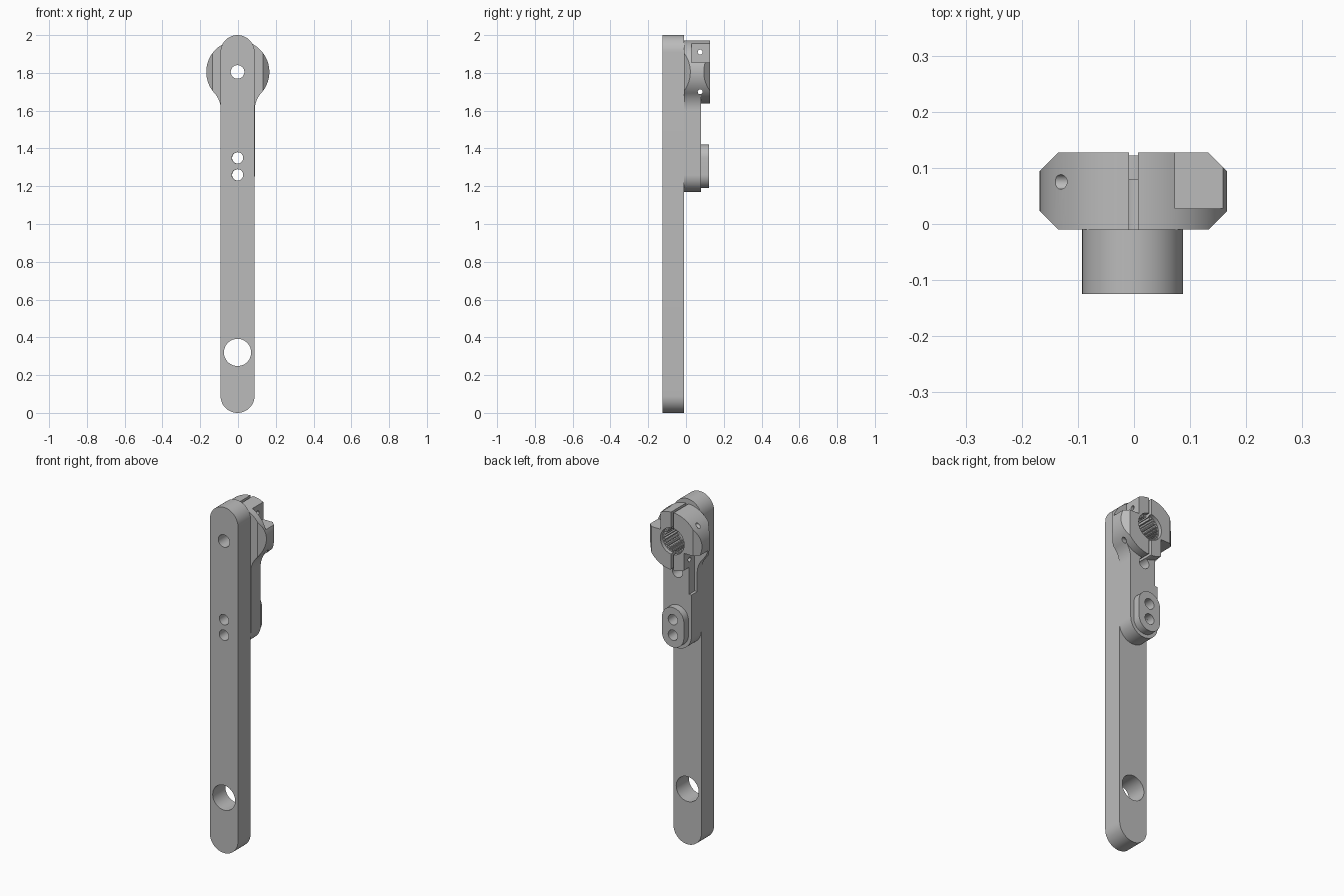
import bpy, bmesh
from math import cos, sin, pi, radians, hypot, atan2

if "Cube" in bpy.data.objects:
    bpy.data.objects.remove(bpy.data.objects["Cube"], do_unlink=True)

metal = bpy.data.materials.new("grey_metal")
metal.use_nodes = True
GREY = (0.5, 0.5, 0.5, 1)
metal.diffuse_color = GREY
metal.node_tree.nodes["Principled BSDF"].inputs["Base Color"].default_value = GREY

HEAD_Z, HEAD_R, HALF_W = 1.805, 0.167, 0.09
PIN_LOW, PIN_HIGH = 1.26, 1.35
BACK, JOINT, ARM_BACK, HEAD_BACK = -0.125, -0.01, 0.08, 0.127
FAR = 0.4


def arc(x, z, r, a0, a1, n=24):
    """Points of an arc in the xz plane, angles in degrees."""
    return [(x + r * cos(radians(a0 + (a1 - a0) * i / n)),
             z + r * sin(radians(a0 + (a1 - a0) * i / n))) for i in range(n + 1)]


def circle(z, r, n=48):
    return arc(0, z, r, 0, 360, n)[:-1]


def stadium(z0, z1, r):
    return arc(0, z0, r, 180, 360) + arc(0, z1, r, 0, 180)


def prism(name, outline, y0, y1):
    """Extrude an xz outline along y."""
    bm = bmesh.new()
    face = bm.faces.new([bm.verts.new((x, y0, z)) for x, z in outline])
    moved = bmesh.ops.extrude_face_region(bm, geom=[face])["geom"]
    bmesh.ops.translate(bm, vec=(0, y1 - y0, 0),
                        verts=[v for v in moved if isinstance(v, bmesh.types.BMVert)])
    bmesh.ops.recalc_face_normals(bm, faces=bm.faces)
    mesh = bpy.data.meshes.new(name)
    bm.to_mesh(mesh)
    bm.free()
    mesh.materials.append(metal)
    ob = bpy.data.objects.new(name, mesh)
    bpy.context.collection.objects.link(ob)
    return ob


def box(x0, x1, y0, y1, z0, z1):
    return prism("cutter", [(x0, z0), (x1, z0), (x1, z1), (x0, z1)], y0, y1)


def cut(ob, cutter):
    """Subtract the cutter and delete it."""
    cutter.hide_render = True
    mod = ob.modifiers.new("cut", "BOOLEAN")
    mod.operation, mod.solver, mod.object = "DIFFERENCE", "EXACT", cutter
    bpy.context.view_layer.objects.active = ob
    bpy.ops.object.modifier_apply(modifier=mod.name)
    bpy.data.objects.remove(cutter, do_unlink=True)


def drill(ob, z, r, y0=-FAR, y1=FAR):
    cut(ob, prism("cutter", circle(z, r), y0, y1))


def finish(ob, shift):
    ob.location.x = shift
    bpy.ops.object.select_all(action="DESELECT")
    ob.select_set(True)
    bpy.context.view_layer.objects.active = ob
    bpy.ops.object.shade_smooth_by_angle(angle=radians(25))


# Long bar with rounded ends and four through holes
bar = prism("long_bar", stadium(HALF_W, 2 - HALF_W, HALF_W), BACK, JOINT)
for z, r in ((HEAD_Z, 0.036), (PIN_HIGH, 0.03), (PIN_LOW, 0.03), (0.32, 0.072)):
    drill(bar, z, r)

# Clamp arm outline: rounded foot, concave flare, round head
drop = 0.2
fillet = (HALF_W**2 + drop**2 - HEAD_R**2) / (2 * (HEAD_R - HALF_W))
flare_x = HALF_W + fillet
tangent = 180 * atan2(drop, flare_x) / pi
half = (arc(0, PIN_LOW, HALF_W, -90, 0)
        + arc(flare_x, HEAD_Z - drop, fillet, 180, 180 - tangent)
        + arc(0, HEAD_Z, HEAD_R, -tangent, 90, 40)[1:])
outline = half + [(-x, z) for x, z in half[-2:0:-1]]
arm = prism("clamp_arm", outline, JOINT, HEAD_BACK)

# Step down from the thick head to the thinner arm
lip = arc(0, HEAD_Z, HEAD_R, -tangent, tangent - 180, 32)
step_z = lip[0][1]
cut(arm, prism("cutter", lip + [(-FAR, step_z), (-FAR, 1), (FAR, 1), (FAR, step_z)],
               ARM_BACK, FAR))

# Straight chamfers on the four side edges of the head
mid_y = (JOINT + HEAD_BACK) / 2
reach = 0.2025 / 2 + 0.1 * 2**0.5 / 2
for sx in (-1, 1):
    for sy in (-1, 1):
        c = box(-0.1, 0.1, -0.1, 0.1, -0.5, 0.5)
        c.rotation_euler.z = pi / 4
        c.location = (sx * reach, mid_y + sy * reach, HEAD_Z)
        bpy.context.view_layer.update()
        cut(arm, c)

# Splined bore with a smooth lip
teeth = 24
spline = []
for i in range(teeth):
    for f, r in ((0, 0.06), (0.35, 0.06), (0.5, 0.073), (0.85, 0.073)):
        a = 2 * pi * (i + f) / teeth
        spline.append((r * cos(a), HEAD_Z + r * sin(a)))
cut(arm, prism("cutter", spline, -FAR, FAR))
drill(arm, HEAD_Z, 0.076, HEAD_BACK - 0.022, FAR)

# Clamp slot, ending in a relief hole
cut(arm, box(-0.008, 0.008, -FAR, FAR, 1.61, 2.2))
drill(arm, 1.61, 0.032)

# Screw pockets at opposite corners, and cross holes for the screws
cut(arm, box(0.074, FAR, 0.028, FAR, HEAD_Z + 0.05, 2.2))
cut(arm, box(-FAR, -0.074, 0.028, FAR, 1.5, HEAD_Z - 0.05))
for dz in (-0.105, 0.105):
    c = prism("cutter", circle(0, 0.013, 24), -FAR, FAR)
    c.rotation_euler.z = pi / 2
    c.location = (0, 0.075, HEAD_Z + dz)
    bpy.context.view_layer.update()
    cut(arm, c)

# Raised boss around the two pin holes
boss = prism("pin_boss", stadium(PIN_LOW, PIN_HIGH, 0.07), ARM_BACK - 0.005, 0.122)
for ob in (arm, boss):
    for z in (PIN_LOW, PIN_HIGH):
        drill(ob, z, 0.03)

finish(bar, -0.0025)
finish(arm, -0.001)
finish(boss, -0.0015)
